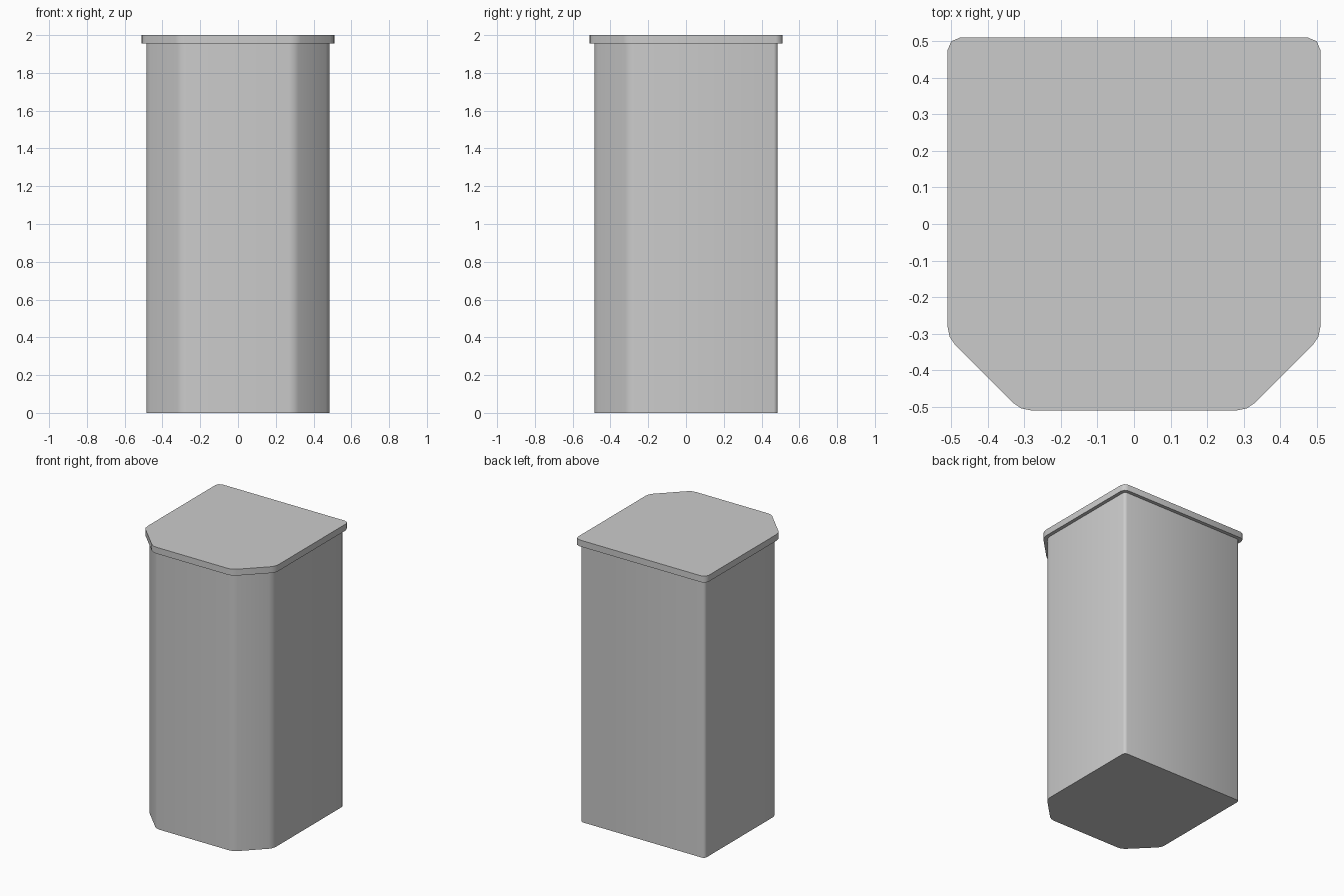
import bpy, bmesh
from math import radians, tan
from mathutils import Vector

if "Cube" in bpy.data.objects:
    bpy.data.objects.remove(bpy.data.objects["Cube"])


def rounded_outline(corners, segments=2):
    """Round each (x, y, tangent_length) corner of a closed outline."""
    points = []
    for i, (x, y, t) in enumerate(corners):
        p = Vector((x, y))
        d0 = (Vector(corners[i - 1][:2]) - p).normalized()
        d1 = (Vector(corners[(i + 1) % len(corners)][:2]) - p).normalized()
        radius = t * tan(d0.angle(d1) / 2)
        centre = p + (d0 + d1).normalized() * (radius ** 2 + t ** 2) ** 0.5
        a, b = p + d0 * t - centre, p + d1 * t - centre
        for k in range(segments + 1):
            f = k / segments
            points.append(centre + a.lerp(b, f).normalized() * radius)
    return points


def prism(name, half, chamfer_at, back_t, front_t, z0, z1):
    right = [(chamfer_at, -half, front_t), (half, -chamfer_at, front_t),
             (half, half, back_t)]
    left = [(-x, y, t) for x, y, t in reversed(right)]
    bm = bmesh.new()
    base = bm.faces.new([bm.verts.new((p.x, p.y, z0))
                         for p in rounded_outline(right + left)])
    top = bmesh.ops.extrude_face_region(bm, geom=[base], use_keep_orig=True)
    bmesh.ops.translate(bm, vec=(0, 0, z1 - z0),
                        verts=[v for v in top["geom"] if isinstance(v, bmesh.types.BMVert)])
    bmesh.ops.recalc_face_normals(bm, faces=bm.faces)
    mesh = bpy.data.meshes.new(name)
    bm.to_mesh(mesh)
    bm.free()
    obj = bpy.data.objects.new(name, mesh)
    bpy.context.collection.objects.link(obj)
    bpy.ops.object.select_all(action='DESELECT')
    obj.select_set(True)
    bpy.context.view_layer.objects.active = obj
    bpy.ops.object.shade_smooth_by_angle(angle=radians(50))
    return obj


# Tall body with chamfered front corners
prism("body", 0.485, 0.30, 0.02, 0.028, 0.0, 1.955)
# Overhanging flat lid
prism("lid", 0.51, 0.31, 0.035, 0.03, 1.955, 2.0)
